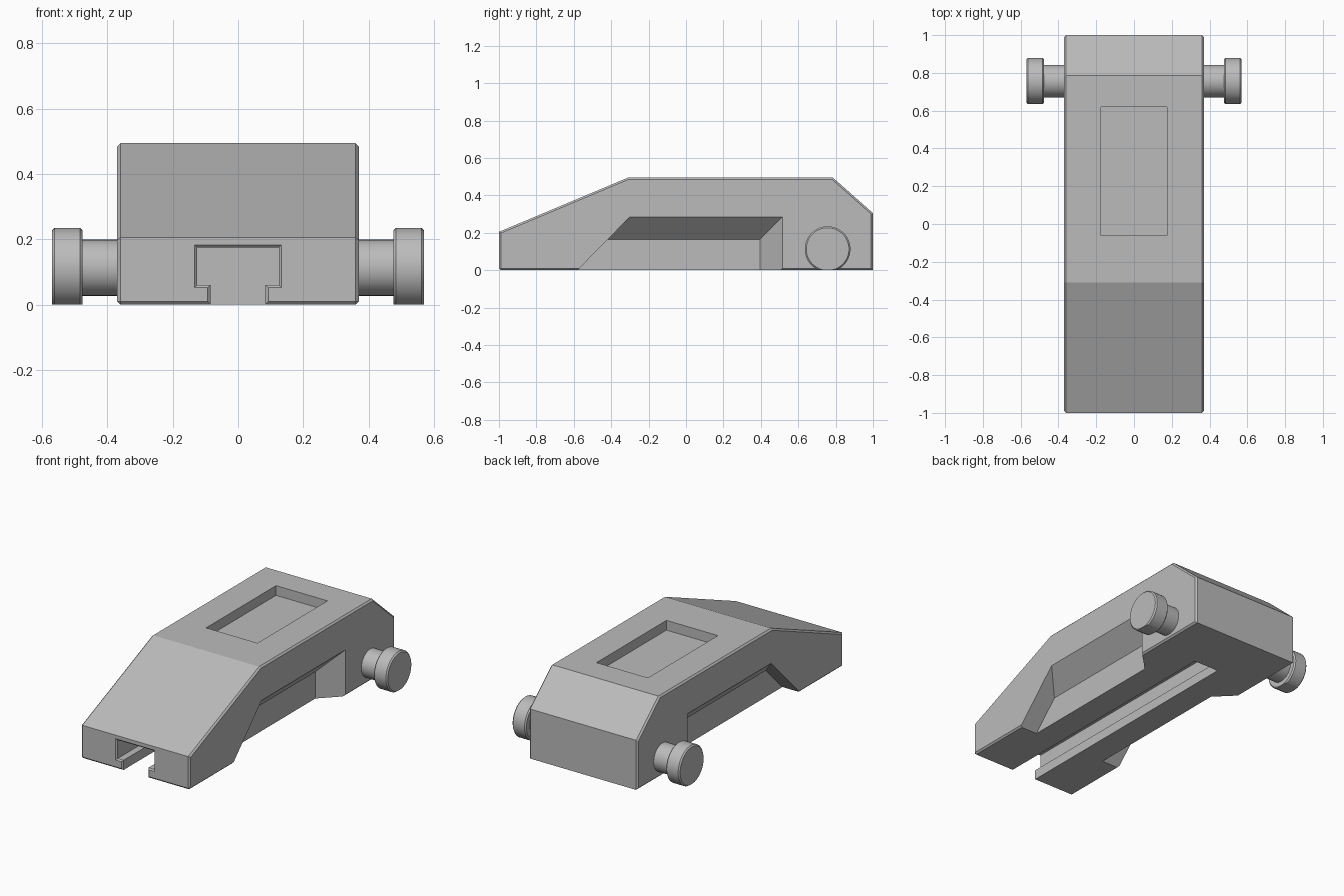
import bpy, bmesh, math
from mathutils import Vector, Matrix

if "Cube" in bpy.data.objects:
    bpy.data.objects.remove(bpy.data.objects["Cube"])

grey = bpy.data.materials.new("plain grey")
grey.diffuse_color = (0.5, 0.5, 0.5, 1)
grey.use_nodes = True
grey.node_tree.nodes["Principled BSDF"].inputs["Base Color"].default_value = grey.diffuse_color


def loft(name, rings):
    """Closed solid skinned through rings that share a point count."""
    bm = bmesh.new()
    vs = [[bm.verts.new(p) for p in r] for r in rings]
    n = len(vs[0])
    bm.faces.new(vs[0])
    bm.faces.new(vs[-1])
    for a, b in zip(vs, vs[1:]):
        for i in range(n):
            j = (i + 1) % n
            bm.faces.new((a[i], a[j], b[j], b[i]))
    bmesh.ops.recalc_face_normals(bm, faces=bm.faces[:])
    me = bpy.data.meshes.new(name)
    bm.to_mesh(me)
    bm.free()
    me.materials.append(grey)
    ob = bpy.data.objects.new(name, me)
    bpy.context.collection.objects.link(ob)
    return ob


def cut(target, cutter):
    m = target.modifiers.new(cutter.name, 'BOOLEAN')
    m.operation, m.solver, m.object = 'DIFFERENCE', 'EXACT', cutter
    bpy.context.view_layer.objects.active = target
    bpy.ops.object.modifier_apply(modifier=m.name)
    bpy.data.objects.remove(cutter)


# Body: side profile extruded across the width, with a fine edge chamfer
side = [(-1, 0), (-1, 0.205), (-0.31, 0.495), (0.785, 0.495), (1, 0.305), (1, 0)]
body = loft("body", [[(x, y, z) for y, z in side] for x in (-0.37, 0.37)])
bm = bmesh.new()
bm.from_mesh(body.data)
rim = [e for e in bm.edges
       if abs(e.verts[0].co.x - e.verts[1].co.x) < 0.1
       or all(v.co.y < -0.99 and v.co.z < 0.01 for v in e.verts)]
bmesh.ops.bevel(bm, geom=rim, offset=0.01, segments=1, affect='EDGES')
bm.to_mesh(body.data)
bm.free()

# Undercut recess on each side, narrowing inward
outer = [(-0.59, -0.01), (-0.30, 0.285), (0.515, 0.285), (0.515, -0.01)]
inner = [(-0.59, -0.01), (-0.418, 0.165), (0.395, 0.165), (0.395, -0.01)]
for s in (-1, 1):
    past = [(o[0] + (o[0] - i[0]) / 6, o[1] + (o[1] - i[1]) / 6)
            for o, i in zip(outer, inner)]
    cut(body, loft("recess_cutter", [[(s * 0.25, y, z) for y, z in inner],
                                     [(s * 0.39, y, z) for y, z in past]]))


# T-shaped slot underneath, flared at its front mouth
def slot(y, g):
    half = [(0.085 + g, -0.02), (0.085 + g, 0.06 - g),
            (0.125 + g, 0.06 - g), (0.125 + g, 0.175 + g)]
    pts = half + [(-x, z) for x, z in reversed(half)]
    return [(x, y, z) for x, z in pts]


cut(body, loft("slot_cutter", [slot(-1.01, 0.018), slot(-0.992, 0), slot(0.65, 0)]))

# Shallow rectangular pocket in the top
cut(body, loft("pocket_cutter", [[(x, y, z) for x, y in
    ((-0.175, -0.06), (0.175, -0.06), (0.175, 0.62), (-0.175, 0.62))]
    for z in (0.435, 0.6)]))

# Side knobs: shaft and wide chamfered head, trimmed flat at the base
turned = [(0.36, 0.086), (0.476, 0.086), (0.476, 0.114), (0.484, 0.122),
          (0.562, 0.122), (0.57, 0.114)]
for s, label in ((-1, "left"), (1, "right")):
    rings = [[(s * x, 0.757 + r * math.cos(a), 0.113 + r * math.sin(a))
              for a in (2 * math.pi * k / 48 for k in range(48))]
             for x, r in turned]
    knob = loft(label + "_knob", rings)
    bm = bmesh.new()
    bm.from_mesh(knob.data)
    res = bmesh.ops.bisect_plane(bm, geom=bm.verts[:] + bm.edges[:] + bm.faces[:],
                                 plane_co=(0, 0, 0), plane_no=(0, 0, -1),
                                 clear_outer=True)
    bmesh.ops.holes_fill(bm, edges=[e for e in bm.edges if e.is_boundary])
    bmesh.ops.recalc_face_normals(bm, faces=bm.faces[:])
    bm.to_mesh(knob.data)
    bm.free()
    bpy.ops.object.select_all(action='DESELECT')
    knob.select_set(True)
    bpy.context.view_layer.objects.active = knob
    bpy.ops.object.shade_smooth_by_angle(angle=math.radians(30))
